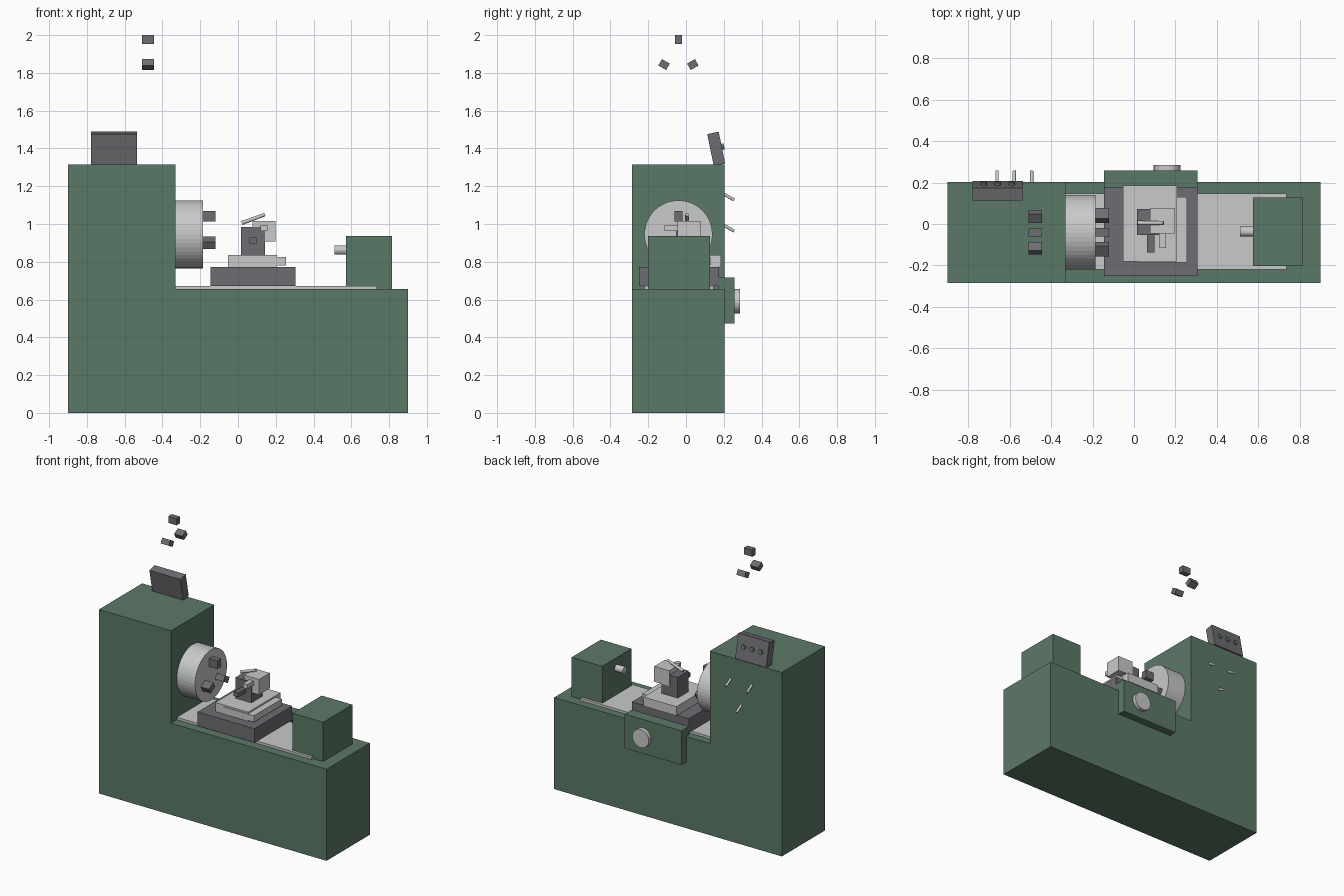
import bpy
import math
from mathutils import Vector

if "Cube" in bpy.data.objects:
    bpy.data.objects.remove(bpy.data.objects["Cube"])


def material(name, rgb):
    m = bpy.data.materials.new(name)
    m.diffuse_color = (*rgb, 1)
    m.use_nodes = True
    m.node_tree.nodes["Principled BSDF"].inputs["Base Color"].default_value = m.diffuse_color
    return m


GREEN = material("machine_green", (0.105, 0.19, 0.135))
DARK = material("dark_grey", (0.155, 0.155, 0.17))
LIGHT = material("light_grey", (0.58, 0.585, 0.59))


def finish(name, mat):
    ob = bpy.context.object
    ob.name = name
    ob.data.materials.append(mat)
    return ob


def block(name, mat, x, y, z):
    """Box between (min, max) pairs on each axis."""
    bpy.ops.mesh.primitive_cube_add(size=1, location=[sum(p) / 2 for p in (x, y, z)])
    ob = finish(name, mat)
    ob.scale = [p[1] - p[0] for p in (x, y, z)]
    return ob


def turned_block(name, mat, center, size, rot):
    bpy.ops.mesh.primitive_cube_add(size=1, location=center, rotation=rot)
    ob = finish(name, mat)
    ob.scale = size
    return ob


def rod(name, mat, a, b, r1, r2=None, sides=24):
    """Round bar from a to b, optionally tapered."""
    a, b = Vector(a), Vector(b)
    d = b - a
    bpy.ops.mesh.primitive_cone_add(vertices=sides, radius1=r1, radius2=r2 or r1,
                                    depth=d.length, location=(a + b) / 2,
                                    rotation=d.to_track_quat('Z', 'Y').to_euler())
    return finish(name, mat)


# L-shaped bed and headstock, extruded from one profile
outline = [(-0.9, 0), (0.9, 0), (0.9, 0.655), (-0.33, 0.655), (-0.33, 1.315), (-0.9, 1.315)]
n = len(outline)
verts = [(x, y, z) for y in (-0.285, 0.203) for x, z in outline]
faces = [list(range(n)), list(range(2 * n - 1, n - 1, -1))]
faces += [[i, i + n, (i + 1) % n + n, (i + 1) % n] for i in range(n)]
mesh = bpy.data.meshes.new("bed_and_headstock")
mesh.from_pydata(verts, [], faces)
mesh.materials.append(GREEN)
bpy.context.collection.objects.link(bpy.data.objects.new("bed_and_headstock", mesh))

# Slideway and tailstock
block("slideway", LIGHT, (-0.33, 0.735), (-0.22, 0.146), (0.65, 0.672))
block("tailstock", GREEN, (0.573, 0.815), (-0.202, 0.127), (0.655, 0.936))
rod("tailstock_quill", LIGHT, (0.51, -0.036, 0.862), (0.58, -0.036, 0.862), 0.024)

# Chuck with three jaws, and three spare jaws above
rod("chuck", LIGHT, (-0.335, -0.04, 0.945), (-0.185, -0.04, 0.945), 0.18, sides=48)


def jaws(name, x, z, radius, size, spin):
    for i in range(3):
        a = i * math.tau / 3
        turned_block(f"{name}_{i + 1}", DARK,
                     (x, -0.04 + radius * math.sin(a), z + radius * math.cos(a)),
                     size, (spin * a, 0, 0))


jaws("chuck_jaw", -0.155, 0.947, 0.094, (0.07, 0.042, 0.058), -1)
jaws("spare_jaw", -0.477, 1.888, 0.088, (0.065, 0.039, 0.048), 1)

# Carriage, apron and handwheel
block("carriage", DARK, (-0.145, 0.305), (-0.25, 0.176), (0.672, 0.772))
block("apron", GREEN, (-0.145, 0.305), (0.172, 0.257), (0.472, 0.716))
rod("handwheel", LIGHT, (0.16, 0.25, 0.591), (0.16, 0.285, 0.591), 0.065, sides=32)

# Cross slide and compound slide
block("cross_slide", LIGHT, (-0.053, 0.207), (-0.18, 0.185), (0.772, 0.837))
block("compound_slide", LIGHT, (0.015, 0.255), (-0.185, 0.13), (0.78, 0.826))

# Tool post, tool holder, cutting tools and clamp lever
block("tool_post", DARK, (0.015, 0.142), (-0.052, 0.072), (0.837, 0.985))
block("tool_holder", LIGHT, (0.078, 0.198), (-0.045, 0.076), (0.907, 1.017))
block("boring_tool", DARK, (0.062, 0.098), (-0.137, -0.045), (0.898, 0.928))
block("cutting_bit", LIGHT, (0.12, 0.155), (-0.115, -0.04), (0.963, 0.995))
rod("clamp_lever", LIGHT, (0.02, 0.005, 1.005), (0.142, 0.005, 1.05), 0.011, 0.009, 12)

# Tilted control panel with three buttons on its rear face
TILT = 0.2
center = Vector((-0.657, 0.16, 1.398))
turned_block("control_panel", DARK, center, (0.245, 0.062, 0.172), (TILT, 0, 0))
out = Vector((0, math.cos(TILT), math.sin(TILT)))
for i, dx in enumerate((-0.067, 0, 0.067)):
    base = center + Vector((dx, 0, 0.005))
    rod(f"panel_button_{i + 1}", GREEN, base + out * 0.025, base + out * 0.042, 0.016, sides=16)

# Speed levers on the back of the headstock
for i, (x, z) in enumerate(((-0.66, 1.16), (-0.577, 0.995), (-0.493, 1.16))):
    rod(f"speed_lever_{i + 1}", LIGHT, (x, 0.19, z + 0.005), (x, 0.255, z - 0.033), 0.008, sides=12)
